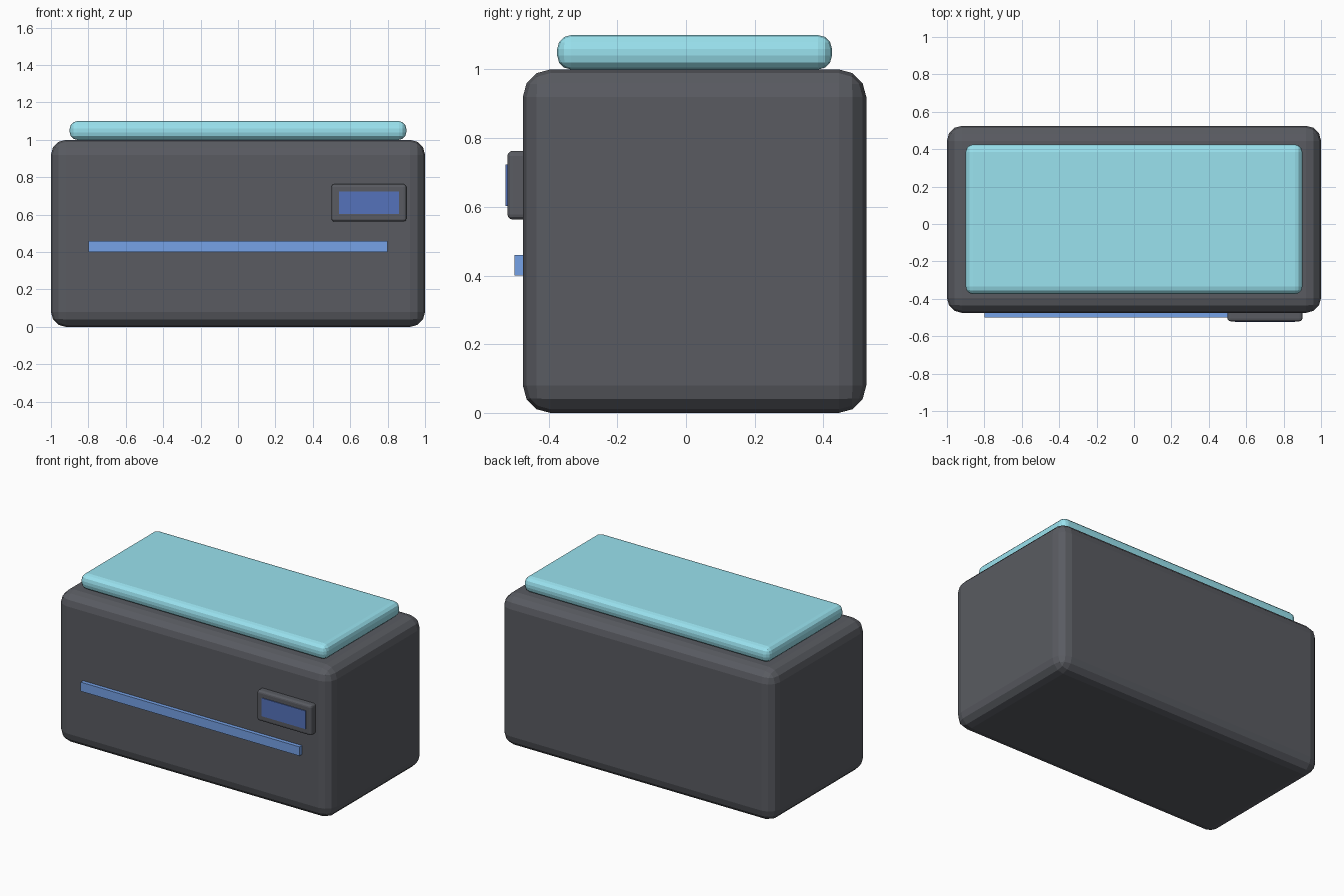
import bpy

if "Cube" in bpy.data.objects:
    bpy.data.objects.remove(bpy.data.objects["Cube"])


def material(name, color):
    mat = bpy.data.materials.new(name)
    mat.diffuse_color = color
    mat.use_nodes = True
    mat.node_tree.nodes["Principled BSDF"].inputs["Base Color"].default_value = mat.diffuse_color
    return mat


def box(name, x, y, z, bevel=0, mat=None):
    """Box from (min, max) ranges, with optional rounded edges."""
    spans = (x, y, z)
    bpy.ops.mesh.primitive_cube_add(size=1, location=[(a + b) / 2 for a, b in spans])
    ob = bpy.context.object
    ob.name = name
    ob.scale = [b - a for a, b in spans]
    bpy.ops.object.transform_apply(location=False, rotation=False, scale=True)
    if bevel:
        mod = ob.modifiers.new("rounded_edges", 'BEVEL')
        mod.width = bevel
        mod.segments = 3
    if mat:
        ob.data.materials.append(mat)
    return ob


cyan = material("lid_cyan", (0.32, 0.76, 0.86, 1))
blue = material("strip_blue", (0.18, 0.36, 0.80, 1))
deep_blue = material("screen_blue", (0.09, 0.17, 0.50, 1))
dark = material("body_dark", (0.10, 0.105, 0.12, 1))

# Main housing and lid
box("body", (-1, 1), (-0.475, 0.525), (0, 1), 0.08, dark)
box("lid", (-0.9, 0.9), (-0.375, 0.425), (1.0, 1.1), 0.04, cyan)

# Front details
box("front_strip", (-0.8, 0.8), (-0.5, -0.45), (0.4, 0.46), 0, blue)
box("control_panel", (0.5, 0.9), (-0.52, -0.43), (0.563, 0.763), 0.015, dark)
box("screen", (0.54, 0.86), (-0.525, -0.505), (0.603, 0.723), 0, deep_blue)
